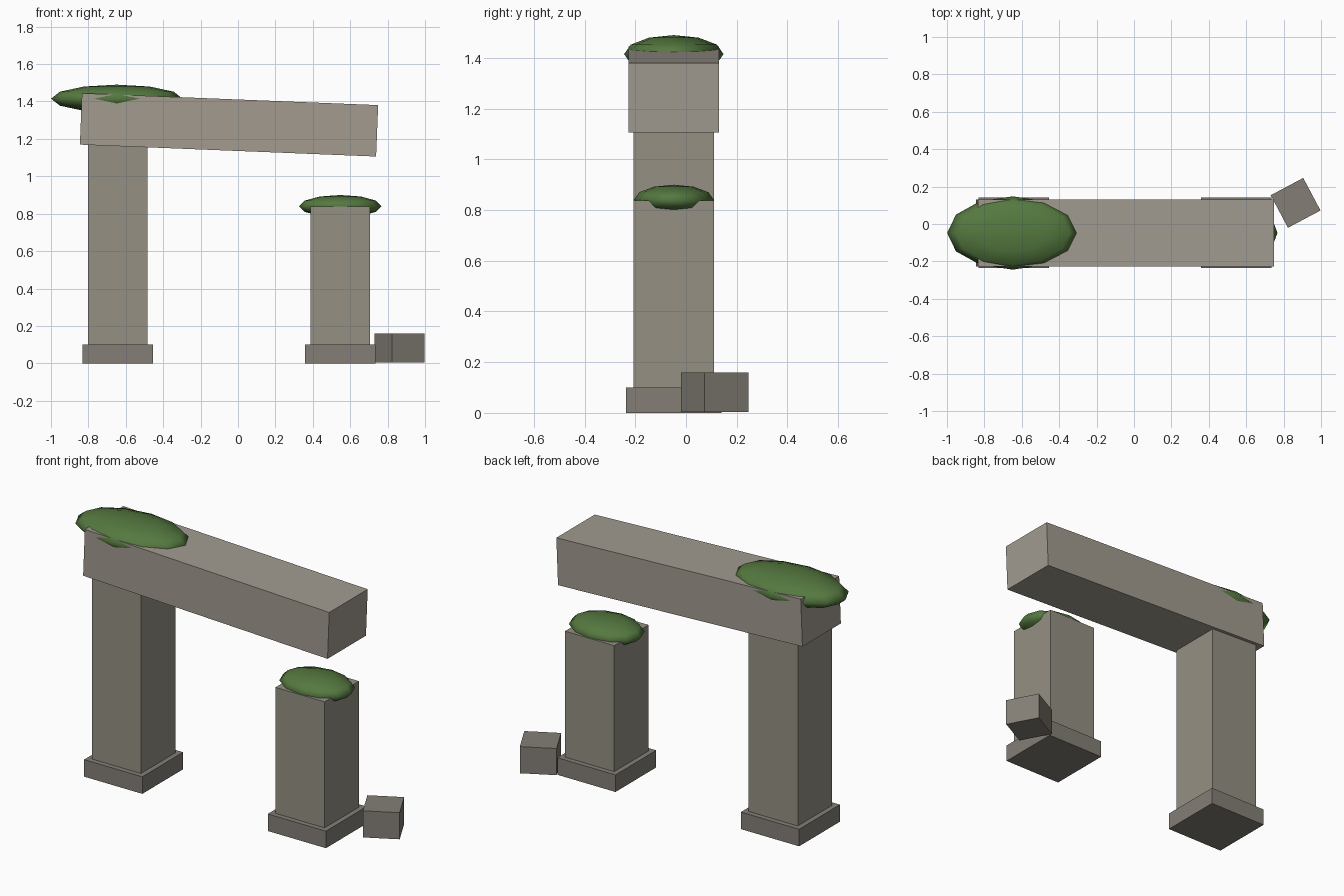
import bpy
from math import radians

if "Cube" in bpy.data.objects:
    bpy.data.objects.remove(bpy.data.objects["Cube"])


def material(name, color):
    m = bpy.data.materials.new(name)
    m.diffuse_color = (*color, 1)
    m.use_nodes = True
    m.node_tree.nodes["Principled BSDF"].inputs["Base Color"].default_value = m.diffuse_color
    return m


LINTEL = material("light_stone", (0.36, 0.33, 0.28))
STONE = material("stone", (0.30, 0.28, 0.23))
DARK = material("dark_stone", (0.23, 0.21, 0.18))
MOSS = material("moss_green", (0.09, 0.19, 0.05))
Y = -0.048  # shared centre line of the arch


def finish(name, size, mat):
    ob = bpy.context.object
    ob.name = name
    ob.scale = size
    bpy.ops.object.transform_apply(location=False, rotation=False, scale=True)
    ob.data.materials.append(mat)
    return ob


def block(name, loc, size, mat, rot=(0, 0, 0)):
    bpy.ops.mesh.primitive_cube_add(size=1, location=loc, rotation=rot)
    return finish(name, size, mat)


def moss(name, loc, radii):
    bpy.ops.mesh.primitive_uv_sphere_add(segments=12, ring_count=6, radius=1, location=loc)
    finish(name, radii, MOSS)
    bpy.ops.object.shade_smooth()


# Plinths and pillars: whole one on the left, broken one on the right
for side, x, top in (("left", -0.643, 1.17), ("right", 0.547, 0.838)):
    block(side + "_plinth", (x, Y, 0.05), (0.377, 0.377, 0.1), DARK)
    bottom = 0.08
    block(side + "_pillar", (x, Y, (bottom + top) / 2), (0.318, 0.318, top - bottom), STONE)

# Sagging lintel
block("lintel", (-0.048, Y, 1.275), (1.585, 0.356, 0.275), LINTEL, (0, radians(2.3), 0))

# Fallen block beside the right plinth
block("fallen_block", (0.864, 0.113, 0.082), (0.197, 0.197, 0.156), DARK, (0, 0, radians(28)))

# Moss caps
moss("lintel_moss", (-0.648, Y, 1.415), (0.351, 0.196, 0.075))
moss("pillar_moss", (0.547, Y, 0.84), (0.22, 0.158, 0.06))
